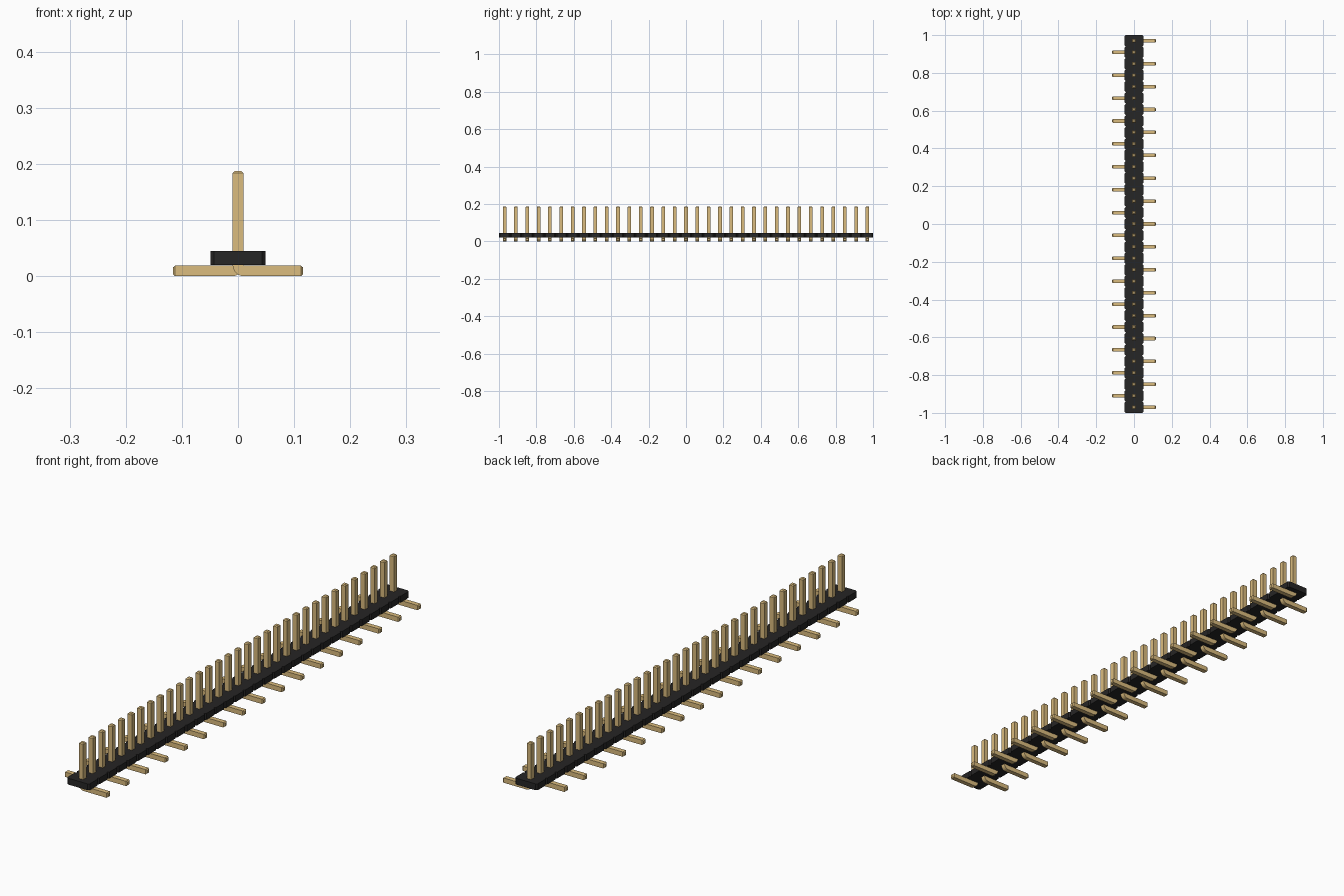
import bpy, bmesh, math
from mathutils import Vector

if "Cube" in bpy.data.objects:
    bpy.data.objects.remove(bpy.data.objects["Cube"], do_unlink=True)

COUNT = 33
PITCH = 2 / COUNT
HALF = 0.0095            # half thickness of a pin
BODY_HALF, BODY_LOW, BODY_HIGH, CHAMFER = 0.049, 0.0195, 0.0445, 0.006


def material(name, rgb):
    mat = bpy.data.materials.new(name)
    mat.use_nodes = True
    mat.diffuse_color = (*rgb, 1)
    mat.node_tree.nodes["Principled BSDF"].inputs["Base Color"].default_value = (*rgb, 1)
    return mat


def finish(bm, name, mat):
    bmesh.ops.recalc_face_normals(bm, faces=bm.faces)
    mesh = bpy.data.meshes.new(name)
    bm.to_mesh(mesh)
    bm.free()
    mesh.materials.append(mat)
    return mesh


def add_object(name, mesh):
    obj = bpy.data.objects.new(name, mesh)
    bpy.context.collection.objects.link(obj)
    return obj


gold = material("pin gold", (0.709, 0.504, 0.210))
black = material("housing black", (0.0195, 0.0188, 0.0188))

# Housing: one strip whose sides are notched between the pins
side = []
for i in range(COUNT):
    y = -1 + i * PITCH
    side += [(BODY_HALF - CHAMFER, y), (BODY_HALF, y + CHAMFER),
             (BODY_HALF, y + PITCH - CHAMFER)]
side.append((BODY_HALF - CHAMFER, 1))
bm = bmesh.new()
# paired rows across the strip keep every top and bottom face a clean quad
rows = [[bm.verts.new((s * x, y, z)) for s, z in
         ((-1, BODY_LOW), (1, BODY_LOW), (1, BODY_HIGH), (-1, BODY_HIGH))]
        for x, y in side]
for a, b in zip(rows, rows[1:]):
    for k in range(4):
        bm.faces.new((a[k], a[(k + 1) % 4], b[(k + 1) % 4], b[k]))
bm.faces.new(rows[0])
bm.faces.new(rows[-1])
add_object("housing", finish(bm, "housing", black))

# Pin: square section swept along a foot, a rounded bend and an upright post
TIP, FOOT_END, TOP = 0.004, 0.116, 0.1875
bend_x, bend_z = HALF + 0.001, 2 * HALF + 0.001
radius = HALF + 0.001
# each station is x, z, angle of the section, and scale of the section
stations = [(FOOT_END, HALF, 0, 0.62), (FOOT_END - TIP, HALF, 0, 1)]
for k in range(9):
    a = math.radians(90 * k / 8)
    stations.append((bend_x - radius * math.sin(a), bend_z - radius * math.cos(a), a, 1))
stations += [(0, TOP - TIP, math.pi / 2, 1), (0, TOP, math.pi / 2, 0.62)]

bm = bmesh.new()
rings = []
for x, z, a, scale in stations:
    across = Vector((math.sin(a), 0, math.cos(a))) * HALF * scale
    wide = Vector((0, HALF * scale, 0))
    rings.append([bm.verts.new(Vector((x, 0, z)) + across * u + wide * v)
                  for u, v in ((-1, -1), (1, -1), (1, 1), (-1, 1))])
for a, b in zip(rings, rings[1:]):
    for k in range(4):
        bm.faces.new((a[k], a[(k + 1) % 4], b[(k + 1) % 4], b[k]))
bm.faces.new(rings[0])
bm.faces.new(rings[-1])
pin_mesh = finish(bm, "pin", gold)

# Feet point alternately to the left and to the right
for i in range(COUNT):
    pin = add_object(f"pin_{i + 1:02d}", pin_mesh)
    pin.location.y = -1 + (i + 0.5) * PITCH
    if i % 2:
        pin.rotation_euler.z = math.pi
